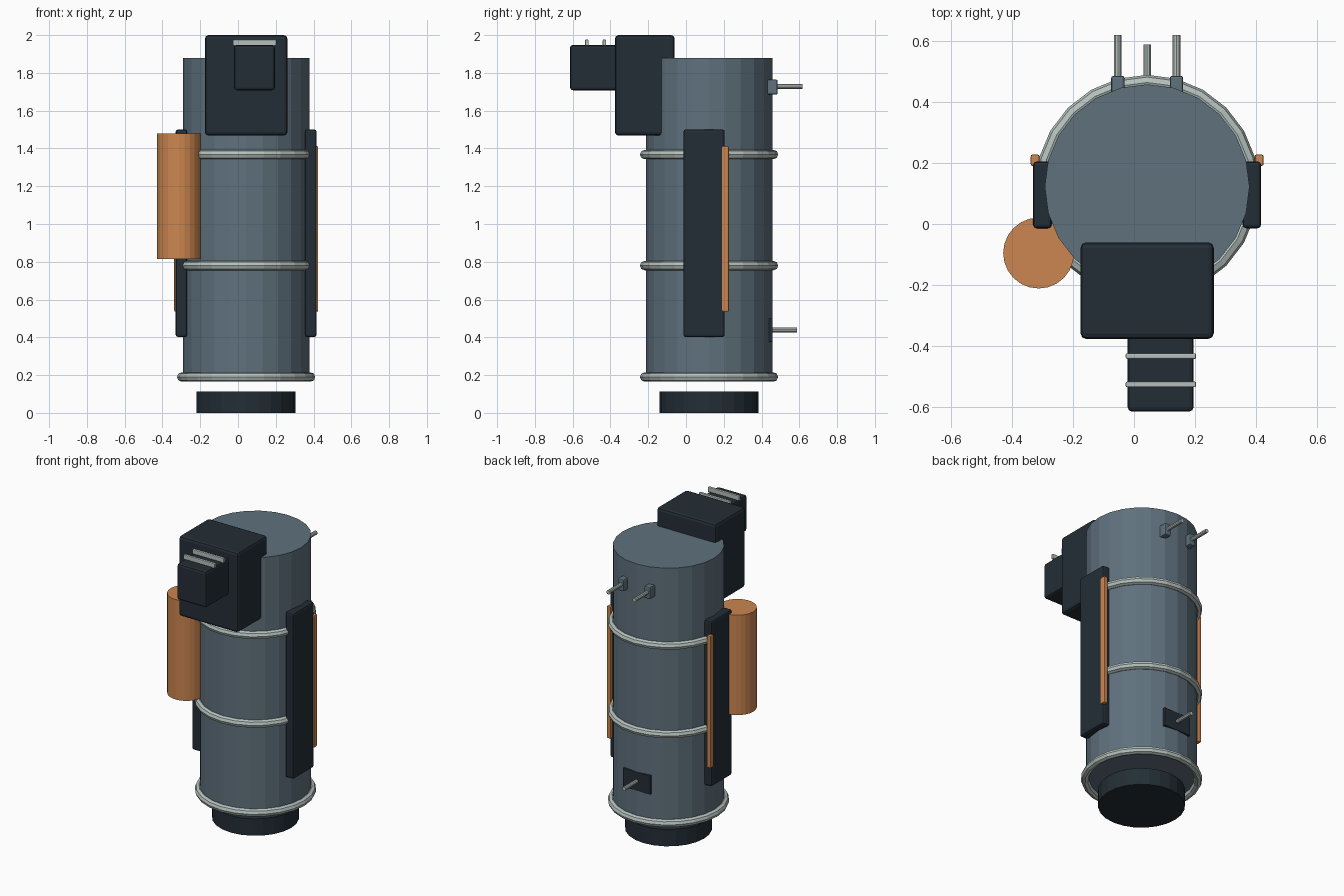
import bpy
import math

if "Cube" in bpy.data.objects:
    bpy.data.objects.remove(bpy.data.objects["Cube"])

CX, CY = 0.043, 0.122  # axis of the tank


def material(name, rgb):
    m = bpy.data.materials.new(name)
    m.diffuse_color = (*rgb, 1)
    m.use_nodes = True
    m.node_tree.nodes["Principled BSDF"].inputs["Base Color"].default_value = m.diffuse_color
    return m


SLATE = material("slate_blue", (0.115, 0.165, 0.205))
DARK = material("dark_navy", (0.017, 0.027, 0.037))
COPPER = material("copper", (0.60, 0.24, 0.08))
STEEL = material("pale_steel", (0.46, 0.53, 0.51))


def finish(name, mat, bevel=0.0):
    ob = bpy.context.object
    ob.name = name
    ob.data.materials.append(mat)
    if bevel:
        bpy.ops.object.transform_apply(location=False, rotation=False, scale=True)
        mod = ob.modifiers.new("bevel", 'BEVEL')
        mod.width = bevel
        mod.segments = 2
    return ob


def box(name, mat, x, y, z, bevel=0.0):
    """Box from (min, max) pairs along each axis."""
    bpy.ops.mesh.primitive_cube_add(size=1, location=[(a + b) / 2 for a, b in (x, y, z)])
    bpy.context.object.scale = [b - a for a, b in (x, y, z)]
    return finish(name, mat, bevel)


def drum(name, mat, x, y, r, z0, z1, sides=24):
    bpy.ops.mesh.primitive_cylinder_add(vertices=sides, radius=r, depth=z1 - z0,
                                        location=(x, y, (z0 + z1) / 2))
    return finish(name, mat)


def rod(name, x, z, y0, y1, r=0.013):
    bpy.ops.mesh.primitive_cylinder_add(vertices=10, radius=r, depth=y1 - y0,
                                        location=(x, (y0 + y1) / 2, z),
                                        rotation=(math.pi / 2, 0, 0))
    return finish(name, STEEL)


# Tank and the base floating below it
drum("tank_body", SLATE, CX, CY, 0.335, 0.19, 1.88)
drum("base_foot", DARK, CX, CY, 0.262, 0.0, 0.112)

# Steel bands around the tank
for i, z in enumerate((0.19, 0.78, 1.368)):
    bpy.ops.mesh.primitive_torus_add(major_segments=24, minor_segments=8,
                                     major_radius=0.341, minor_radius=0.025,
                                     location=(CX, CY, z))
    finish(f"tank_band_{i}", STEEL)

# Side panels with copper strips, mirrored about the tank axis
for side, s in (("right", 1), ("left", -1)):
    def span(a, b):
        return sorted((CX + s * a, CX + s * b))
    box(f"side_panel_{side}", DARK, span(0.312, 0.373), (-0.014, 0.205), (0.402, 1.5), 0.012)
    box(f"copper_strip_{side}", COPPER, span(0.352, 0.381), (0.19, 0.227), (0.536, 1.412), 0.006)

# Copper canister beside the tank
drum("side_canister", COPPER, -0.312, -0.095, 0.116, 0.815, 1.478)

# Control head with its front box and two rails
box("control_head", DARK, (-0.175, 0.261), (-0.376, -0.06), (1.468, 2.0), 0.018)
box("front_box", DARK, (-0.021, 0.195), (-0.614, -0.36), (1.708, 1.948), 0.015)
for i, y in enumerate((-0.432, -0.525)):
    box(f"top_rail_{i}", STEEL, (-0.027, 0.203), (y - 0.009, y + 0.009), (1.944, 1.976), 0.004)

# Rear upper outlets
for i, s in enumerate((-1, 1)):
    x = CX + s * 0.096
    box(f"outlet_collar_{i}", SLATE, (x - 0.022, x + 0.022), (0.425, 0.485), (1.685, 1.765), 0.008)
    rod(f"outlet_pipe_{i}", x, 1.727, 0.46, 0.618)

# Rear lower drain on a plate
box("drain_plate", DARK, (CX - 0.1, CX + 0.1), (0.438, 0.459), (0.376, 0.5), 0.003)
rod("drain_pipe", CX, 0.438, 0.44, 0.588)
